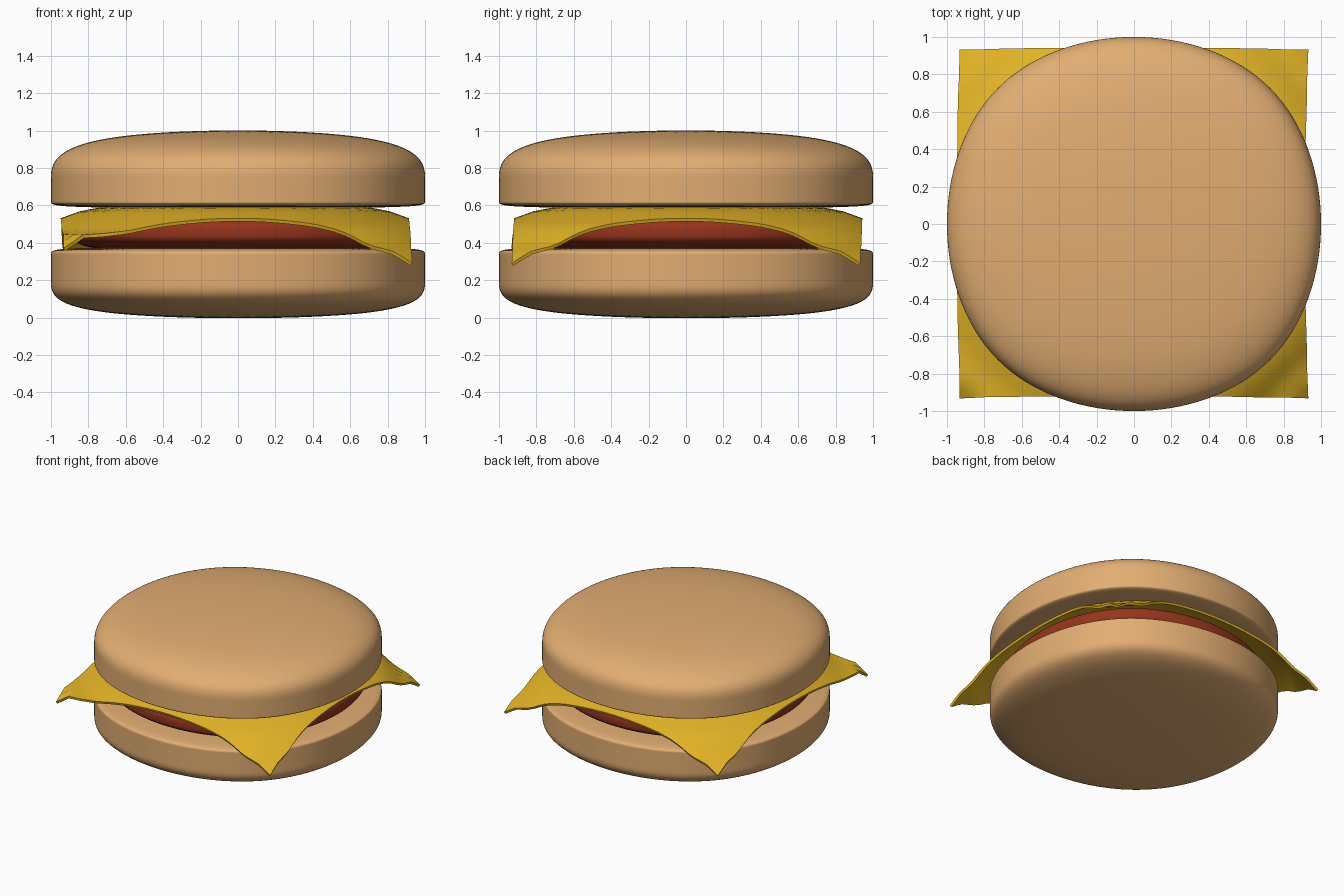
import bpy, bmesh
from math import hypot

if "Cube" in bpy.data.objects:
    bpy.data.objects.remove(bpy.data.objects["Cube"])


def material(name, rgb):
    m = bpy.data.materials.new(name)
    m.diffuse_color = (*rgb, 1)
    m.use_nodes = True
    m.node_tree.nodes["Principled BSDF"].inputs["Base Color"].default_value = m.diffuse_color
    return m


def finish(name, bm, mat):
    bmesh.ops.recalc_face_normals(bm, faces=bm.faces[:])
    mesh = bpy.data.meshes.new(name)
    bm.to_mesh(mesh)
    bm.free()
    mesh.materials.append(mat)
    mesh.shade_smooth()
    ob = bpy.data.objects.new(name, mesh)
    bpy.context.collection.objects.link(ob)
    return ob


def soft_box(name, half, heights, mat):
    """Square box with edge loops at the given heights, rounded by subdivision."""
    bm = bmesh.new()
    rings = [[bm.verts.new((x * half, y * half, z))
              for x, y in ((-1, -1), (1, -1), (1, 1), (-1, 1))] for z in heights]
    bm.faces.new(rings[0])
    bm.faces.new(rings[-1])
    for a, b in zip(rings, rings[1:]):
        for i in range(4):
            j = (i + 1) % 4
            bm.faces.new((a[i], a[j], b[j], b[i]))
    ob = finish(name, bm, mat)
    sub = ob.modifiers.new("round", "SUBSURF")
    sub.levels = sub.render_levels = 5
    return ob


def interp(points, r):
    for (r0, z0), (r1, z1) in zip(points, points[1:]):
        if r <= r1:
            return z0 + (z1 - z0) * max(0, (r - r0) / (r1 - r0))
    return points[-1][1]


bread = material("bread", (0.76, 0.42, 0.17))
meat = material("meat", (0.30, 0.035, 0.012))
yellow = material("cheese", (0.76, 0.45, 0.02))

# Buns and patty
soft_box("bottom_bun", 1.091, (-0.022, 0.21, 0.355, 0.38), bread)
soft_box("top_bun", 1.091, (0.582, 0.612, 0.70, 1.027), bread)
soft_box("patty", 0.975, (0.33, 0.455, 0.59), meat)

# Cheese slice draped over the patty, with one curled corner
DROOP = [(0, .580), (.72, .580), (.82, .562), (.93, .522), (1.01, .493),
         (1.06, .467), (1.10, .438), (1.16, .38), (1.25, .343), (1.31, .284)]
CURL = [(0, .580), (.72, .580), (.82, .562), (.93, .522), (1.01, .493),
        (1.10, .455), (1.19, .438), (1.24, .436), (1.31, .365)]
bm = bmesh.new()
N = 36
grid = []
for j in range(N + 1):
    row = []
    for i in range(N + 1):
        u, v = 2 * i / N - 1, 2 * j / N - 1
        x = u * 0.928 - 0.017 * (1 - v * v)
        y = v * 0.928 + 0.012 * (1 - u * u)
        curve = CURL if u < 0 and v < 0 else DROOP
        row.append(bm.verts.new((x, y, interp(curve, 0.928 * hypot(u, v)))))
    grid.append(row)
for j in range(N):
    for i in range(N):
        bm.faces.new((grid[j][i], grid[j][i + 1], grid[j + 1][i + 1], grid[j + 1][i]))
cheese = finish("cheese_slice", bm, yellow)
solid = cheese.modifiers.new("thickness", "SOLIDIFY")
solid.thickness, solid.offset = 0.018, 0
bpy.context.view_layer.objects.active = cheese
cheese.select_set(True)
bpy.ops.object.modifier_apply(modifier="thickness")
bpy.ops.object.shade_smooth_by_angle(angle=0.8)
